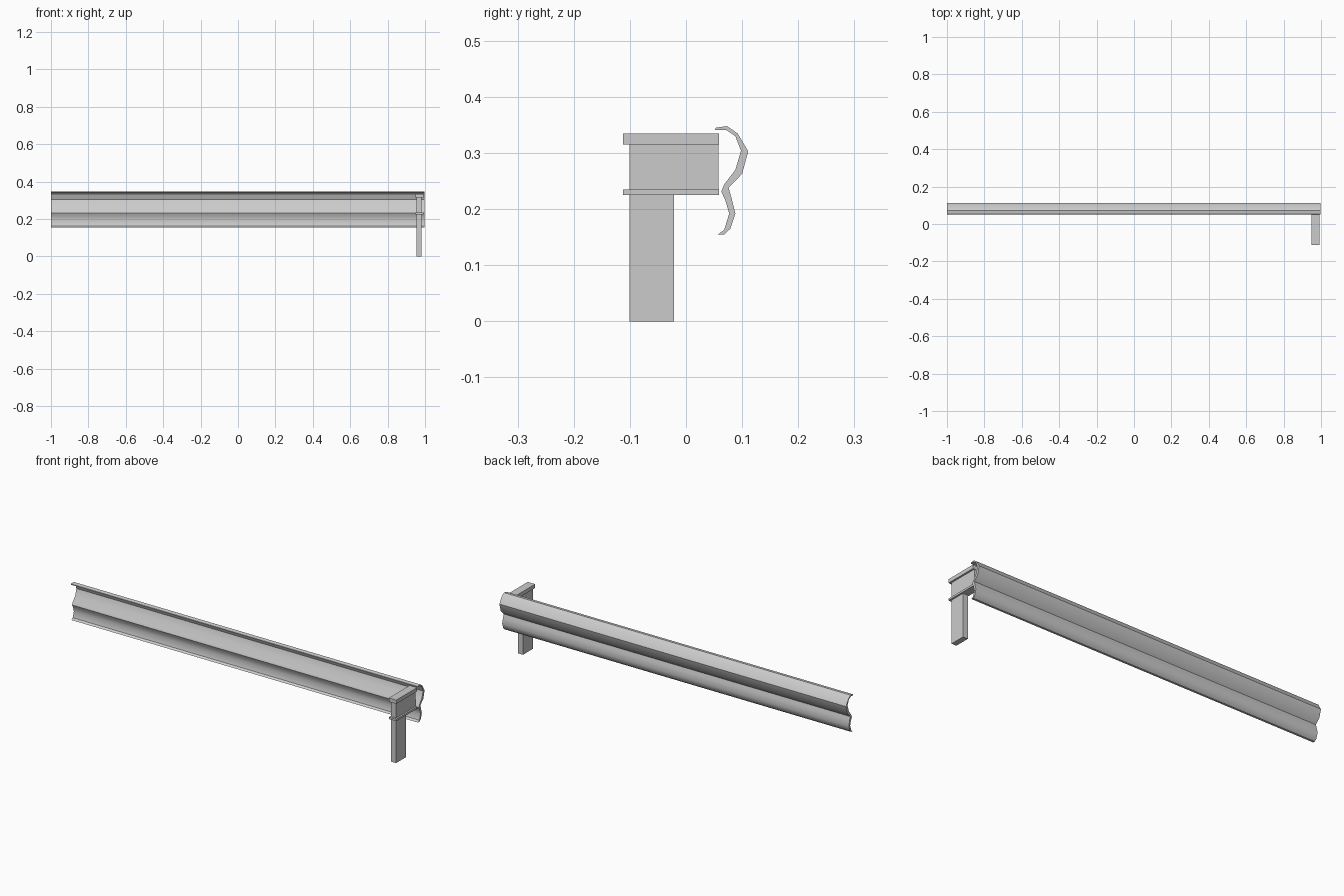
import bpy
import bmesh

if "Cube" in bpy.data.objects:
    bpy.data.objects.remove(bpy.data.objects["Cube"])


def add_object(name, bm):
    bmesh.ops.recalc_face_normals(bm, faces=bm.faces[:])
    mesh = bpy.data.meshes.new(name)
    bm.to_mesh(mesh)
    bm.free()
    obj = bpy.data.objects.new(name, mesh)
    bpy.context.collection.objects.link(obj)
    return obj


def box(name, x, y, z):
    """Box from (min, max) ranges on each axis."""
    bm = bmesh.new()
    bmesh.ops.create_cube(bm, size=1)
    for v in bm.verts:
        for i, (lo, hi) in enumerate((x, y, z)):
            v.co[i] = hi if v.co[i] > 0 else lo
    return add_object(name, bm)


def extrude_x(name, profile, x0, x1):
    """Extrude a closed (y, z) profile along x."""
    bm = bmesh.new()
    face = bm.faces.new([bm.verts.new((x0, y, z)) for y, z in profile])
    ext = bmesh.ops.extrude_face_region(bm, geom=[face])
    verts = [g for g in ext["geom"] if isinstance(g, bmesh.types.BMVert)]
    bmesh.ops.translate(bm, verts=verts, vec=(x1 - x0, 0, 0))
    return add_object(name, bm)


# Corrugated rail: outer skin from top to bottom, then inner skin back up
outer = [(0.053, 0.345), (0.073, 0.348), (0.092, 0.335), (0.111, 0.303),
         (0.100, 0.263), (0.076, 0.238), (0.081, 0.220), (0.088, 0.192),
         (0.079, 0.165), (0.068, 0.155), (0.057, 0.155)]
inner = [(0.068, 0.163), (0.077, 0.192), (0.070, 0.216), (0.063, 0.231),
         (0.068, 0.244), (0.088, 0.270), (0.098, 0.304), (0.088, 0.330),
         (0.072, 0.341), (0.052, 0.341)]
rail = extrude_x("guard_rail", outer + inner, -1.0, 0.998)
bpy.context.view_layer.objects.active = rail
rail.select_set(True)
bpy.ops.object.shade_smooth_by_angle(angle=0.6)

# Post and the spacer block between two plates
post_x, plate_x, plate_y = (0.954, 0.982), (0.948, 0.991), (-0.112, 0.059)
box("post", post_x, (-0.101, -0.021), (0.0, 0.226))
box("lower_plate", plate_x, plate_y, (0.225, 0.235))
box("spacer_block", post_x, (-0.101, 0.058), (0.234, 0.316))
box("top_plate", plate_x, plate_y, (0.315, 0.335))
